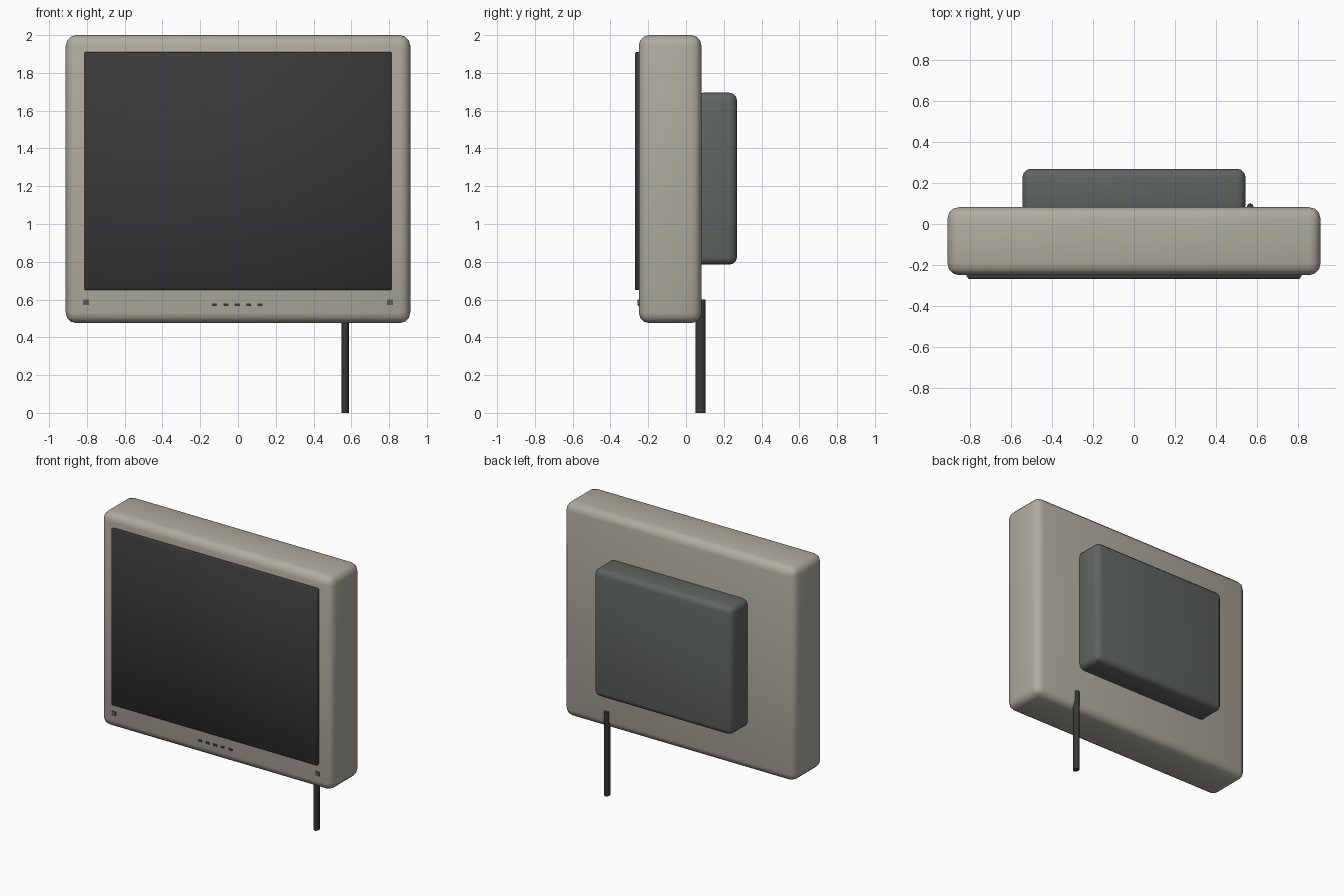
import bpy, bmesh, math

if "Cube" in bpy.data.objects:
    bpy.data.objects.remove(bpy.data.objects["Cube"])


def material(name, rgb):
    m = bpy.data.materials.new(name)
    m.diffuse_color = (*rgb, 1)
    m.use_nodes = True
    m.node_tree.nodes["Principled BSDF"].inputs["Base Color"].default_value = m.diffuse_color
    return m


BEIGE = material("warm grey plastic", (0.43, 0.41, 0.345))
SCREEN = material("dark screen", (0.04, 0.04, 0.04))
BACK = material("green grey plastic", (0.115, 0.13, 0.12))
GREY = material("mid grey", (0.10, 0.10, 0.095))


def finish(obj, mat, angle=50):
    obj.data.materials.append(mat)
    bpy.ops.object.select_all(action='DESELECT')
    obj.select_set(True)
    bpy.context.view_layer.objects.active = obj
    bpy.ops.object.shade_smooth_by_angle(angle=math.radians(angle))


def box(name, x, y, z, mat, bevel=0.0, segments=2):
    """Box from (min, max) ranges, with optionally rounded edges."""
    bm = bmesh.new()
    bmesh.ops.create_cube(bm, size=1)
    for v in bm.verts:
        v.co = [lo + (c + 0.5) * (hi - lo) for c, (lo, hi) in zip(v.co, (x, y, z))]
    if bevel:
        bmesh.ops.bevel(bm, geom=bm.edges[:], offset=bevel, segments=segments,
                        profile=0.5, affect='EDGES')
    mesh = bpy.data.meshes.new(name)
    bm.to_mesh(mesh)
    bm.free()
    obj = bpy.data.objects.new(name, mesh)
    bpy.context.collection.objects.link(obj)
    finish(obj, mat)
    return obj


# Monitor body
box("casing", (-0.912, 0.912), (-0.25, 0.082), (0.475, 2.0), BEIGE, 0.056, 3)
box("screen", (-0.813, 0.813), (-0.27, -0.24), (0.65, 1.91), SCREEN, 0.005, 1)
box("rear_housing", (-0.545, 0.545), (0.05, 0.27), (0.785, 1.695), BACK, 0.04, 3)

# Row of control buttons
for i in range(5):
    cx = -0.124 + i * 0.06
    box(f"button_{i + 1}", (cx - 0.014, cx + 0.014), (-0.255, -0.24),
        (0.566, 0.58), SCREEN)

# Small square details in the lower corners
for side, cx in (("left", -0.805), ("right", 0.805)):
    box(f"corner_square_{side}", (cx - 0.015, cx + 0.015), (-0.256, -0.24),
        (0.57, 0.6), GREY)

# Cable hanging from the back
bpy.ops.mesh.primitive_cylinder_add(vertices=8, radius=1, depth=0.6,
                                    location=(0.568, 0.076, 0.3))
cable = bpy.context.object
cable.name = "cable"
cable.scale = (0.019, 0.026, 1)
cable.rotation_euler.z = 0
finish(cable, SCREEN)
